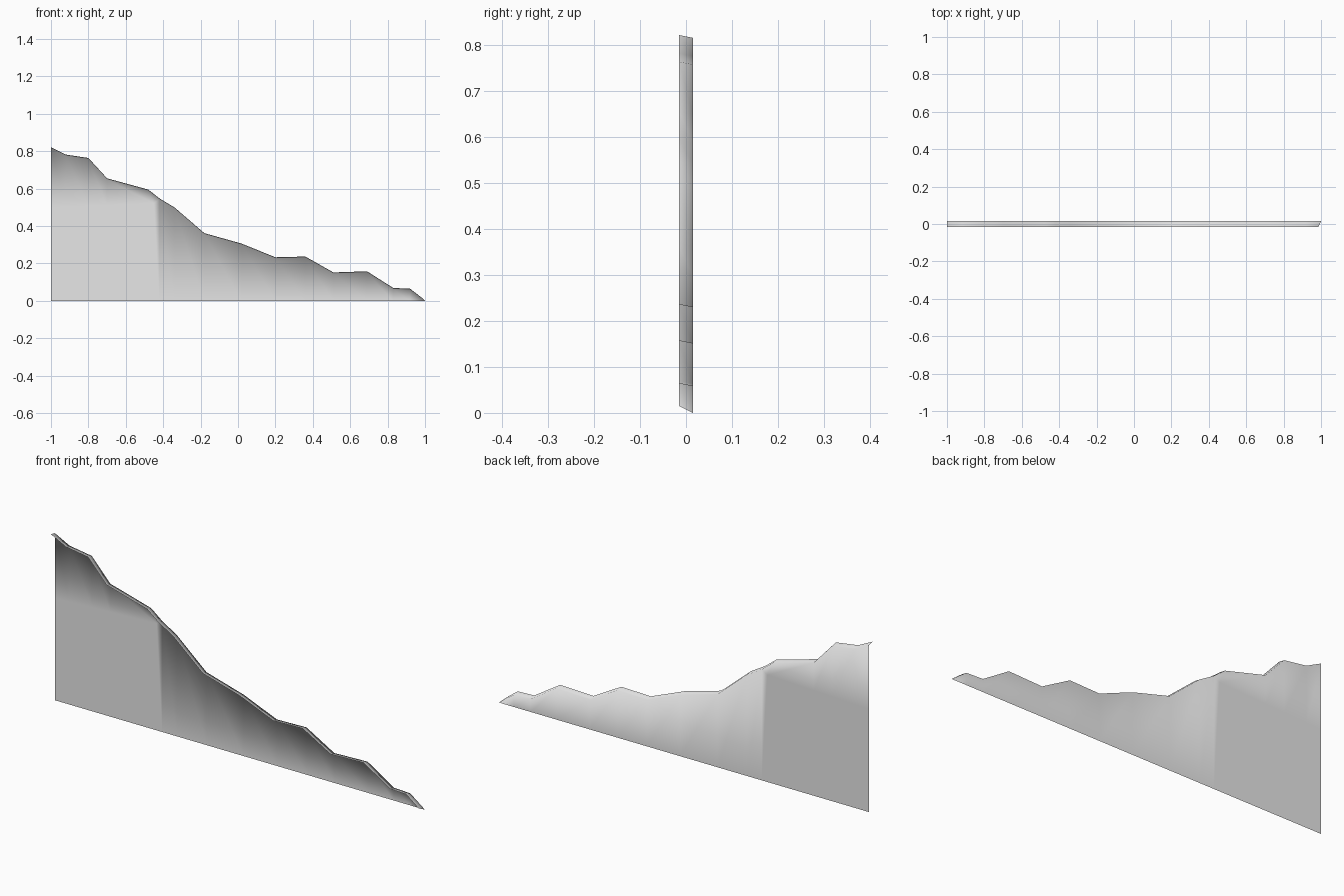
import bpy
import bmesh

cube = bpy.data.objects.get("Cube")
if cube:
    bpy.data.objects.remove(cube, do_unlink=True)

# One plain grey for the whole shell
grey = bpy.data.materials.new("plain_grey")
grey.use_nodes = True
colour = (0.8, 0.8, 0.8, 1)
grey.diffuse_color = colour
grey.node_tree.nodes["Principled BSDF"].inputs["Base Color"].default_value = colour

# Ragged slope outline, from the tall end down to the tip
SLOPE = [(-1, .822), (-.92, .782), (-.8, .764), (-.7, .655), (-.48, .595),
         (-.42, .548), (-.34, .5), (-.18, .362), (.02, .306), (.2, .233),
         (.36, .237), (.51, .152), (.69, .158), (.83, .069), (.92, .065)]
HALF = 0.015    # half the depth
DROP = 0.006    # the rim leans down toward the sheet
WALL = 5        # number of columns above the flat panel

bm = bmesh.new()


def vert(x, y, z):
    return bm.verts.new((x, y, z))


# Sheet edge and free rim edge, both ending at the tip
edge = [vert(x, HALF, z - DROP) for x, z in SLOPE] + [vert(1, HALF, 0)]
rim = [vert(x, -HALF, z) for x, z in SLOPE] + [vert(1 - HALF, -HALF, HALF)]

# Rim strip
for i in range(len(edge) - 1):
    bm.faces.new((rim[i], rim[i + 1], edge[i + 1], edge[i]))

# Flat panel under the tall end
panel_x = [x for x, z in SLOPE[:WALL - 1]] + [-.45]
panel_top = [vert(x, HALF, .5 + .04 * (x + 1)) for x in panel_x]
corner = vert(-1, HALF, 0)
foot = vert(-.45, HALF, 0)
bm.faces.new([corner] + panel_top + [foot])

# Band between the panel and the slope
for i in range(WALL - 1):
    bm.faces.new((edge[i], edge[i + 1], panel_top[i + 1], panel_top[i]))

# Columns from the slope down to the ground
base = [vert(x, HALF, 0) for x, z in SLOPE[WALL:]] + [edge[-1]]
bm.faces.new((panel_top[-1], edge[WALL - 1], edge[WALL], base[0]))
bm.faces.new((panel_top[-1], base[0], foot))
for i in range(len(base) - 1):
    a, b = edge[WALL + i], edge[WALL + i + 1]
    loop = [a, b, base[i]] if b is base[i + 1] else [a, b, base[i + 1], base[i]]
    bm.faces.new(loop)

# Outward is up on the rim and backward on the sheet
bm.normal_update()
for face in bm.faces:
    face.smooth = True
    n = face.normal
    if (n.y if abs(n.y) > .95 else n.z) < 0:
        face.normal_flip()

mesh = bpy.data.meshes.new("sloping_wall")
bm.to_mesh(mesh)
bm.free()
mesh.materials.append(grey)
wall = bpy.data.objects.new("sloping_wall", mesh)
bpy.context.collection.objects.link(wall)
